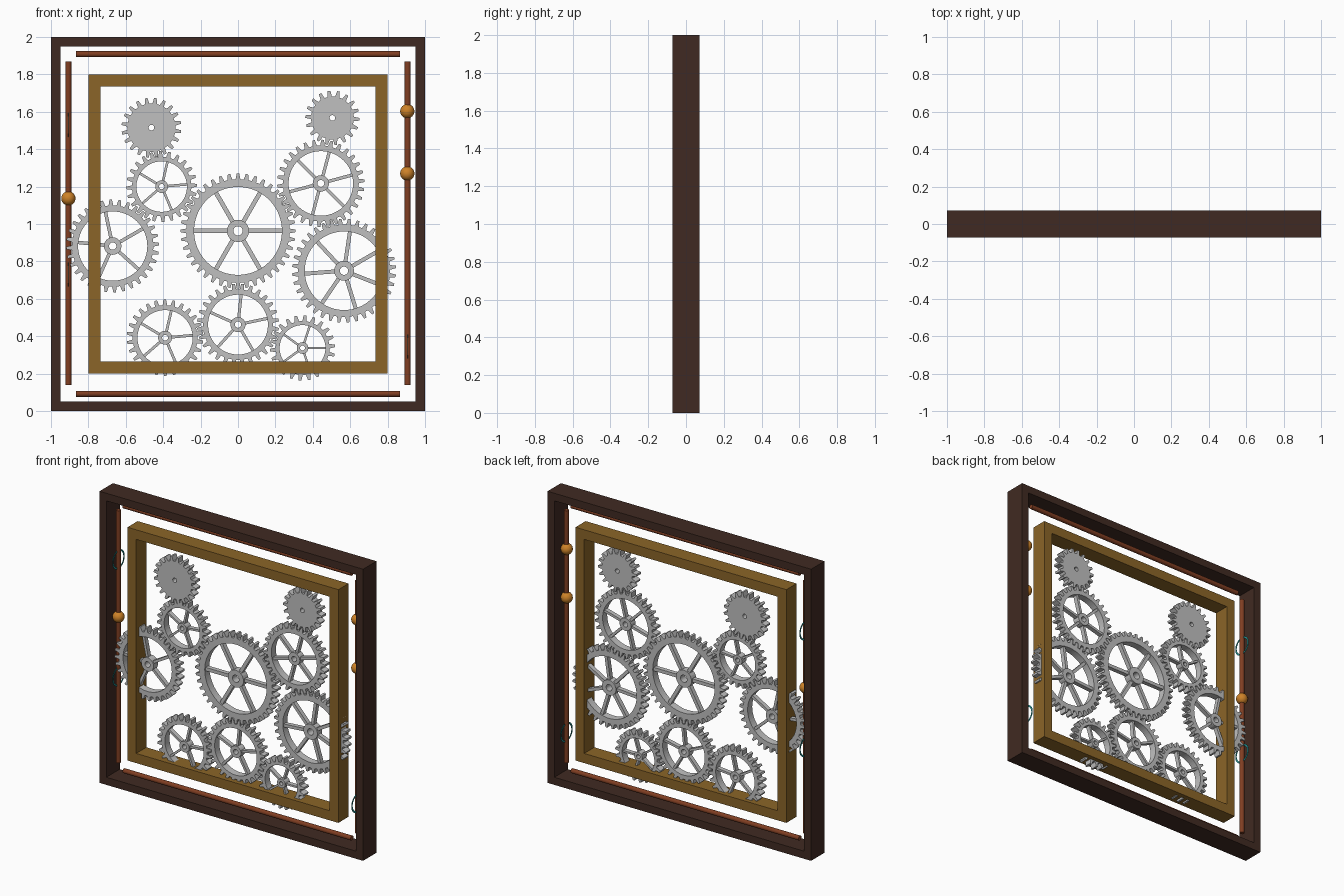
import bpy, bmesh
from math import sin, cos, pi, atan2, radians
from mathutils import Matrix, Vector

cube = bpy.data.objects.get("Cube")
if cube:
    bpy.data.objects.remove(cube, do_unlink=True)


def material(name, r, g, b):
    lin = [((c / 255 + 0.055) / 1.055) ** 2.4 for c in (r, g, b)] + [1]
    m = bpy.data.materials.new(name)
    m.use_nodes = True
    m.diffuse_color = lin
    bsdf = m.node_tree.nodes["Principled BSDF"]
    bsdf.inputs["Base Color"].default_value = lin
    bsdf.inputs["Roughness"].default_value = 0.5
    return m


DARK_WOOD = material("dark wood", 64, 42, 34)
BRASS = material("aged brass", 139, 101, 40)
STEEL = material("steel grey", 192, 192, 192)
COPPER = material("copper brown", 128, 62, 34)
AMBER = material("amber", 205, 130, 40)
TEAL = material("teal", 38, 150, 150)


def finish(bm, name, mat, loc, smooth=False):
    bmesh.ops.recalc_face_normals(bm, faces=bm.faces)
    me = bpy.data.meshes.new(name)
    bm.to_mesh(me)
    bm.free()
    me.materials.append(mat)
    ob = bpy.data.objects.new(name, me)
    ob.location = loc
    bpy.context.collection.objects.link(ob)
    if smooth:
        bpy.ops.object.select_all(action='DESELECT')
        ob.select_set(True)
        bpy.context.view_layer.objects.active = ob
        bpy.ops.object.shade_smooth_by_angle(angle=radians(40))
    return ob


def add_ring(bm, outer, inner, depth):
    """Closed ring between two matching outlines in the xz plane."""
    loops = [[bm.verts.new((x, y, z)) for x, z in pts]
             for pts, y in ((outer, -depth / 2), (inner, -depth / 2),
                            (inner, depth / 2), (outer, depth / 2))]
    n = len(outer)
    for k in range(4):
        a, b = loops[k], loops[(k + 1) % 4]
        for i in range(n):
            j = (i + 1) % n
            bm.faces.new((a[i], a[j], b[j], b[i]))


def arc(r, angles):
    return [(r * cos(a), r * sin(a)) for a in angles]


def circle(r, n):
    return arc(r, [2 * pi * i / n for i in range(n)])


def frame(name, half, width, depth, mat):
    square = [(-1, -1), (1, -1), (1, 1), (-1, 1)]
    bm = bmesh.new()
    add_ring(bm, [(x * half, z * half) for x, z in square],
             [(x * (half - width), z * (half - width)) for x, z in square], depth)
    finish(bm, name, mat, (0, 0, 1))


# Frames
frame("outer_frame", 1.0, 0.052, 0.145, DARK_WOOD)
frame("inner_frame", 0.8, 0.066, 0.11, BRASS)

# Gears
MODULE = 0.0147
THICK = 0.05


def gear(name, x, z, teeth, phase, spokes, spoke_angle):
    root = MODULE * (teeth / 2 - 1.2)
    tip = MODULE * (teeth / 2 + 0.9)
    pitch = 2 * pi / teeth
    angles, outer = [], []
    for i in range(teeth):
        for r, off in ((root, -0.29), (tip, -0.14), (tip, 0.14), (root, 0.29)):
            a = phase + (i + off) * pitch
            angles.append(a)
            outer.append((r * cos(a), r * sin(a)))
    bm = bmesh.new()
    if spokes:
        rim, hub = root * 0.85, root * 0.215
        add_ring(bm, outer, arc(rim, angles), THICK)
        add_ring(bm, circle(hub, 24), circle(root * 0.09, 24), THICK)
        length = rim - hub + 0.012
        for i in range(spokes):
            a = radians(spoke_angle) + 2 * pi * i / spokes
            m = (Matrix.Rotation(-a, 4, 'Y')
                 @ Matrix.Translation(((rim + hub) / 2, 0, 0))
                 @ Matrix.Diagonal((length, THICK * 0.6, root * 0.085, 1)))
            bmesh.ops.create_cube(bm, size=1, matrix=m)
    else:
        add_ring(bm, outer, arc(0.015, angles), THICK)
    finish(bm, name, STEEL, (x, 0, z))


# name: x, z, teeth, driving gear, spokes, first spoke angle
GEARS = {
    "main_gear": (0, 0.963, 40, None, 6, 0),
    "upper_left_gear": (0.443, 1.217, 30, "main_gear", 6, 15),
    "top_left_gear": (0.505, 1.567, 18, "upper_left_gear", 0, 0),
    "middle_left_gear": (0.567, 0.75, 36, "upper_left_gear", 7, 30),
    "upper_right_gear": (-0.408, 1.2, 24, "main_gear", 5, 5),
    "top_right_gear": (-0.463, 1.515, 20, "upper_right_gear", 0, 0),
    "middle_right_gear": (-0.67, 0.882, 32, "upper_right_gear", 5, 30),
    "lower_middle_gear": (0, 0.462, 28, "main_gear", 5, 12),
    "lower_right_gear": (-0.39, 0.392, 26, "lower_middle_gear", 5, 5),
    "lower_left_gear": (0.345, 0.337, 22, "lower_middle_gear", 5, 0),
}
phases = {}
for name, (x, z, teeth, driver, spokes, spoke_angle) in GEARS.items():
    phases[name] = 0
    if driver:
        # Turn each gear so its teeth fall in the driver's gaps
        dx, dz, dteeth = GEARS[driver][:3]
        t = atan2(z - dz, x - dx)
        f = (t - phases[driver]) * dteeth / (2 * pi)
        phases[name] = t + pi - (0.5 - f) * 2 * pi / teeth
    gear(name, x, z, teeth, phases[name], spokes, spoke_angle)


# Rods in the gap between the frames
def rod(name, loc, axis):
    bm = bmesh.new()
    rot = Matrix.Rotation(pi / 2, 4, 'Y') if axis == 'X' else Matrix()
    bmesh.ops.create_cone(bm, cap_ends=True, segments=16, radius1=0.016,
                          radius2=0.016, depth=1.73, matrix=rot)
    finish(bm, name, COPPER, loc, True)


for side, s in (("left", 1), ("right", -1)):
    rod(side + "_rod", (s * 0.907, 0, 1.005), 'Z')
for side, s in (("top", 1), ("bottom", -1)):
    rod(side + "_rod", (0, 0, 1 + s * 0.908), 'X')

# Beads on the upright rods
for name, x, z in (("right_bead", -0.907, 1.137), ("left_upper_bead", 0.905, 1.603),
                   ("left_lower_bead", 0.905, 1.27)):
    bm = bmesh.new()
    bmesh.ops.create_uvsphere(bm, u_segments=24, v_segments=16, radius=0.038)
    finish(bm, name, AMBER, (x, 0, z), True)

# Thin hoops standing edge-on to the front
for name, x, z in (("right_upper_hoop", -0.907, 1.53), ("right_lower_hoop", -0.907, 0.73),
                   ("left_hoop", 0.907, 0.345)):
    bm = bmesh.new()
    add_ring(bm, circle(0.066, 32), circle(0.054, 32), 0.002)
    hoop = finish(bm, name, TEAL, (x, 0, z))
    hoop.rotation_euler.z = pi / 2
